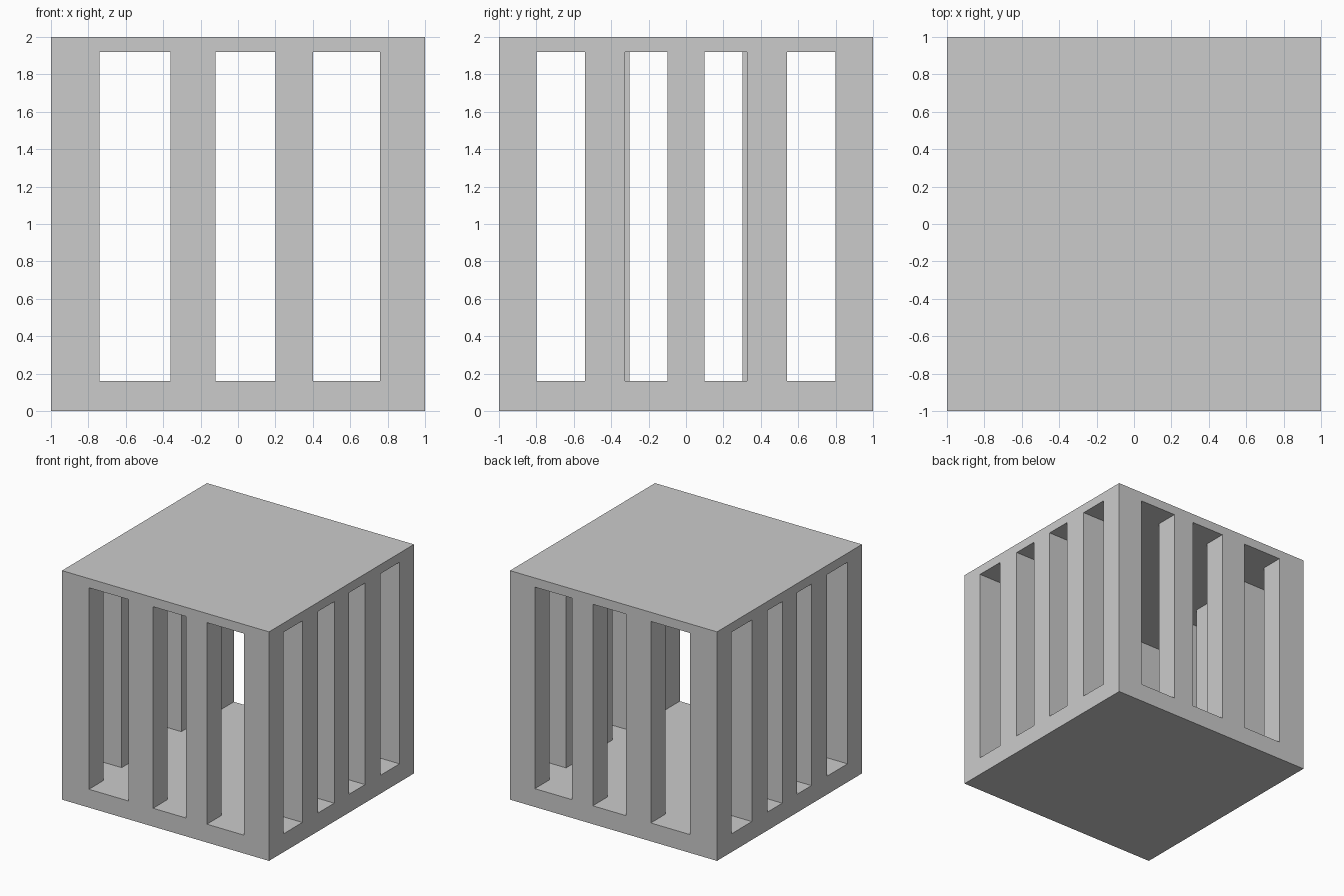
import bpy, bmesh
from mathutils import Matrix, Vector

if "Cube" in bpy.data.objects:
    bpy.data.objects.remove(bpy.data.objects["Cube"])

Z0, Z1 = 0.16, 1.92          # floor top and ceiling underside


def boxes(name, ranges):
    """One object made of axis-aligned boxes (x0, x1, y0, y1, z0, z1)."""
    bm = bmesh.new()
    for x0, x1, y0, y1, z0, z1 in ranges:
        centre = Vector(((x0 + x1) / 2, (y0 + y1) / 2, (z0 + z1) / 2))
        size = Matrix.Diagonal((x1 - x0, y1 - y0, z1 - z0, 1))
        bmesh.ops.create_cube(bm, size=1, matrix=Matrix.Translation(centre) @ size)
    mesh = bpy.data.meshes.new(name)
    bm.to_mesh(mesh)
    bm.free()
    obj = bpy.data.objects.new(name, mesh)
    bpy.context.collection.objects.link(obj)
    return obj


def mirrored(spans):
    """Spans plus their reflections about zero."""
    return spans + [(-b, -a) for a, b in spans]


# Solid block that becomes the barred cage
cage = boxes("barred_cage", [(-1, 1, -1, 1, 0, 2)])

# Hollow room inside
room = boxes("room_cutter", [(-0.76, 0.78, -0.8, 0.8, Z0, Z1)])

# Three openings running through the front and back walls
front_spans = [(-0.74, -0.36), (-0.12, 0.20), (0.40, 0.76)]
front_back = boxes("front_back_opening_cutter",
                   [(a, b, -1.1, 1.1, Z0, Z1) for a, b in front_spans])

# Four openings in each side wall, with slightly different bar spacing
right = boxes("right_opening_cutter",
              [(0.5, 1.1, a, b, Z0, Z1) for a, b in mirrored([(0.10, 0.325), (0.54, 0.80)])])
left = boxes("left_opening_cutter",
             [(-1.1, -0.5, a, b, Z0, Z1) for a, b in mirrored([(0.10, 0.303), (0.52, 0.80)])])

for cutter in (room, front_back, right, left):
    mod = cage.modifiers.new(cutter.name, 'BOOLEAN')
    mod.operation = 'DIFFERENCE'
    mod.solver = 'EXACT'
    mod.object = cutter
    cutter.hide_render = True
    cutter.display_type = 'WIRE'
